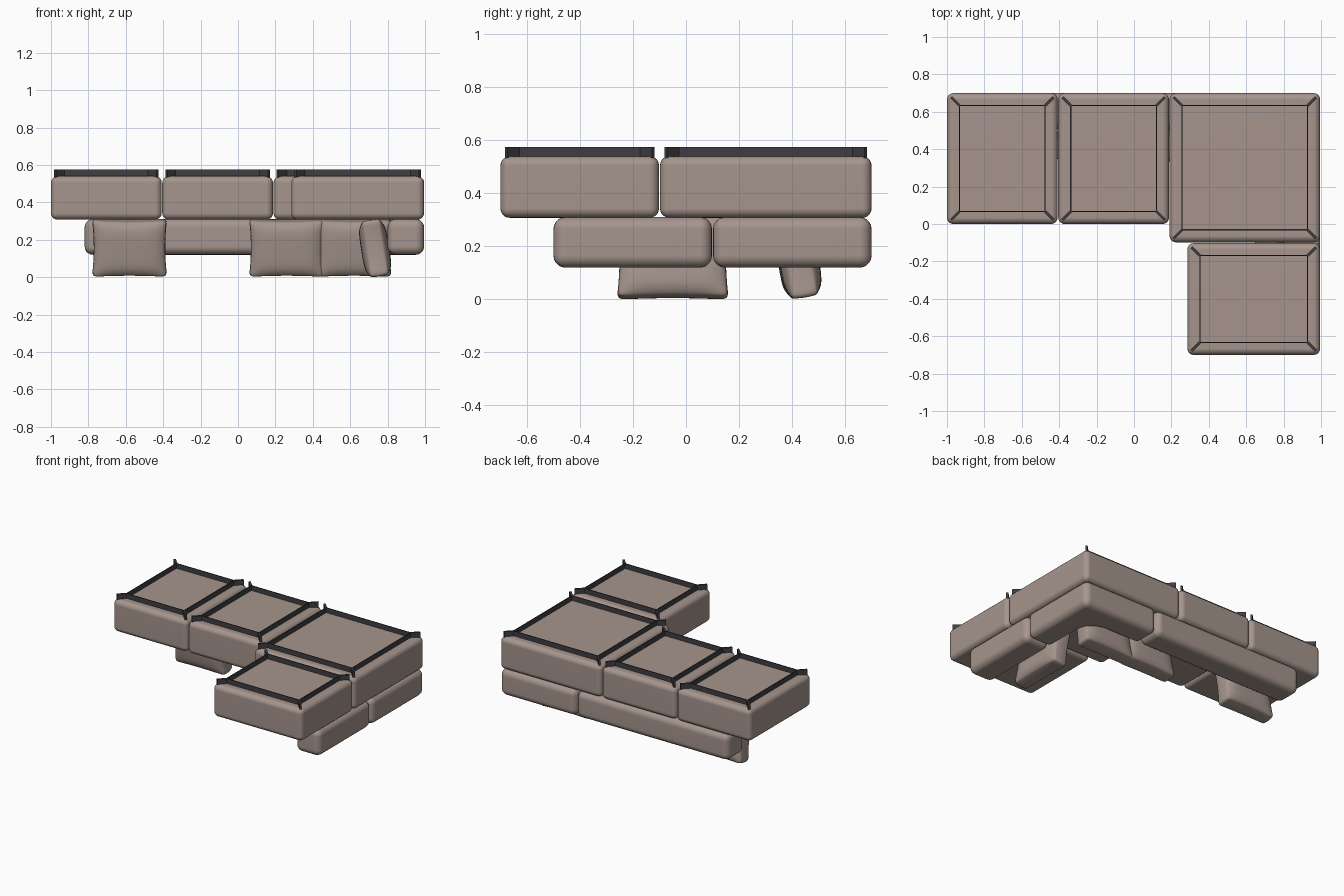
import bpy, bmesh, math
from mathutils import Matrix, Vector

if "Cube" in bpy.data.objects:
    bpy.data.objects.remove(bpy.data.objects["Cube"])


def material(name, rgb):
    m = bpy.data.materials.new(name)
    m.diffuse_color = (*rgb, 1)
    m.use_nodes = True
    m.node_tree.nodes["Principled BSDF"].inputs["Base Color"].default_value = m.diffuse_color
    return m


FABRIC = material("taupe_fabric", (0.38, 0.30, 0.265))
DARK = material("dark_frame", (0.05, 0.048, 0.055))


def finish(name, bm, mat, smooth=True):
    bmesh.ops.recalc_face_normals(bm, faces=bm.faces)
    me = bpy.data.meshes.new(name)
    bm.to_mesh(me)
    bm.free()
    me.materials.append(mat)
    ob = bpy.data.objects.new(name, me)
    bpy.context.collection.objects.link(ob)
    if smooth:
        for p in me.polygons:
            p.use_smooth = True
    return ob


def prism(name, outline, z0, z1, radius, mat=FABRIC):
    """Upholstered block: extruded outline with rounded edges."""
    bm = bmesh.new()
    f = bm.faces.new([bm.verts.new((x, y, z0)) for x, y in outline])
    ext = bmesh.ops.extrude_face_region(bm, geom=[f])
    for v in ext["geom"]:
        if isinstance(v, bmesh.types.BMVert):
            v.co.z = z1
    bmesh.ops.recalc_face_normals(bm, faces=bm.faces)
    sharp = [e for e in bm.edges if e.calc_face_angle(0) > math.radians(40)]
    bmesh.ops.bevel(bm, geom=sharp, offset=radius, segments=5, profile=0.5,
                    affect='EDGES', clamp_overlap=True)
    ob = finish(name, bm, mat)
    wn = ob.modifiers.new("soft_normals", 'WEIGHTED_NORMAL')
    wn.keep_sharp = True
    return ob


def rect(x0, x1, y0, y1):
    return [(x0, y0), (x1, y0), (x1, y1), (x0, y1)]


def base_frame(name, x0, x1, y0, y1):
    """Thin upright rails plus four diagonal corner fins."""
    bm = bmesh.new()

    def bar(p, q, t):
        p, q = Vector(p), Vector(q)
        d = q - p
        mid = (p + q) / 2
        m = (Matrix.Translation((mid.x, mid.y, 0.5525))
             @ Matrix.Rotation(math.atan2(d.y, d.x), 4, 'Z')
             @ Matrix.Diagonal((d.length, t, 0.045, 1)))
        bmesh.ops.create_cube(bm, size=1, matrix=m)

    i, o = 0.067, 0.022
    inner = rect(x0 + i, x1 - i, y0 + i, y1 - i)
    outer = rect(x0 + o, x1 - o, y0 + o, y1 - o)
    for k in range(4):
        bar(inner[k], inner[(k + 1) % 4], 0.006)
        bar(inner[k], outer[k], 0.014)
    finish(name, bm, DARK, smooth=False)


def pillow(name, centre, turn, lean, w=0.39, h=0.30, t=0.15):
    """Loose cushion: pinched sides, full middle, leaning on the backrest."""
    bm = bmesh.new()
    bmesh.ops.create_cube(bm, size=2)
    bmesh.ops.subdivide_edges(bm, edges=bm.edges[:], cuts=9, use_grid_fill=True)
    for v in bm.verts:
        u, d, s = v.co
        edge = (1 - u ** 4) * (1 - s ** 4)
        x = u * w / 2 * (1 - 0.05 * (1 - s * s) * u * u + 0.03 * (1 - d * d))
        z = s * h / 2 * (1 - 0.04 * (1 - u * u) * s * s + 0.03 * (1 - d * d))
        y = d * t / 2 * (0.66 + 0.34 * edge ** 0.6)
        v.co = (x, y, z)
    rot = Matrix.Rotation(turn, 4, 'Z') @ Matrix.Rotation(lean, 4, 'X')
    bmesh.ops.transform(bm, matrix=Matrix.Translation(centre) @ rot, verts=bm.verts)
    ob = finish(name, bm, FABRIC)
    sub = ob.modifiers.new("soften", 'SUBSURF')
    sub.levels = sub.render_levels = 1


# Seat blocks, each with its base frame on top (the sofa lies upside down)
seats = {
    "left": (-1.0, -0.408, 0.0, 0.70),
    "middle": (-0.405, 0.187, 0.0, 0.70),
    "corner": (0.19, 0.995, -0.098, 0.70),
    "chaise": (0.285, 0.995, -0.70, -0.102),
}
for key, b in seats.items():
    prism(f"{key}_seat", rect(*b), 0.308, 0.54, 0.035)
    base_frame(f"{key}_base_frame", *b)

# Back bolsters
prism("rear_backrest", rect(-0.82, 0.388, 0.505, 0.70), 0.12, 0.311, 0.045)
prism("side_backrest", rect(0.80, 0.995, -0.50, 0.098), 0.12, 0.311, 0.045)

# L-shaped corner bolster with a rounded inner bend
r = 0.12
bend = [(0.80 - r + r * math.cos(a), 0.505 - r + r * math.sin(a))
        for a in (math.radians(15 * k) for k in range(7))]
corner = [(0.995, 0.102), (0.995, 0.70), (0.392, 0.70), (0.392, 0.505)]
prism("corner_backrest", corner + bend[::-1] + [(0.80, 0.102)], 0.12, 0.311, 0.045)

# Loose pillows leaning against the backrests
tilt = math.radians(9)
pillow("left_pillow", (-0.58, 0.42, 0.158), 0, tilt)
pillow("middle_pillow", (0.26, 0.42, 0.158), 0, tilt)
pillow("corner_pillow", (0.62, 0.425, 0.158), 0, tilt)
pillow("side_pillow", (0.733, -0.05, 0.155), -math.pi / 2, tilt, w=0.41)
